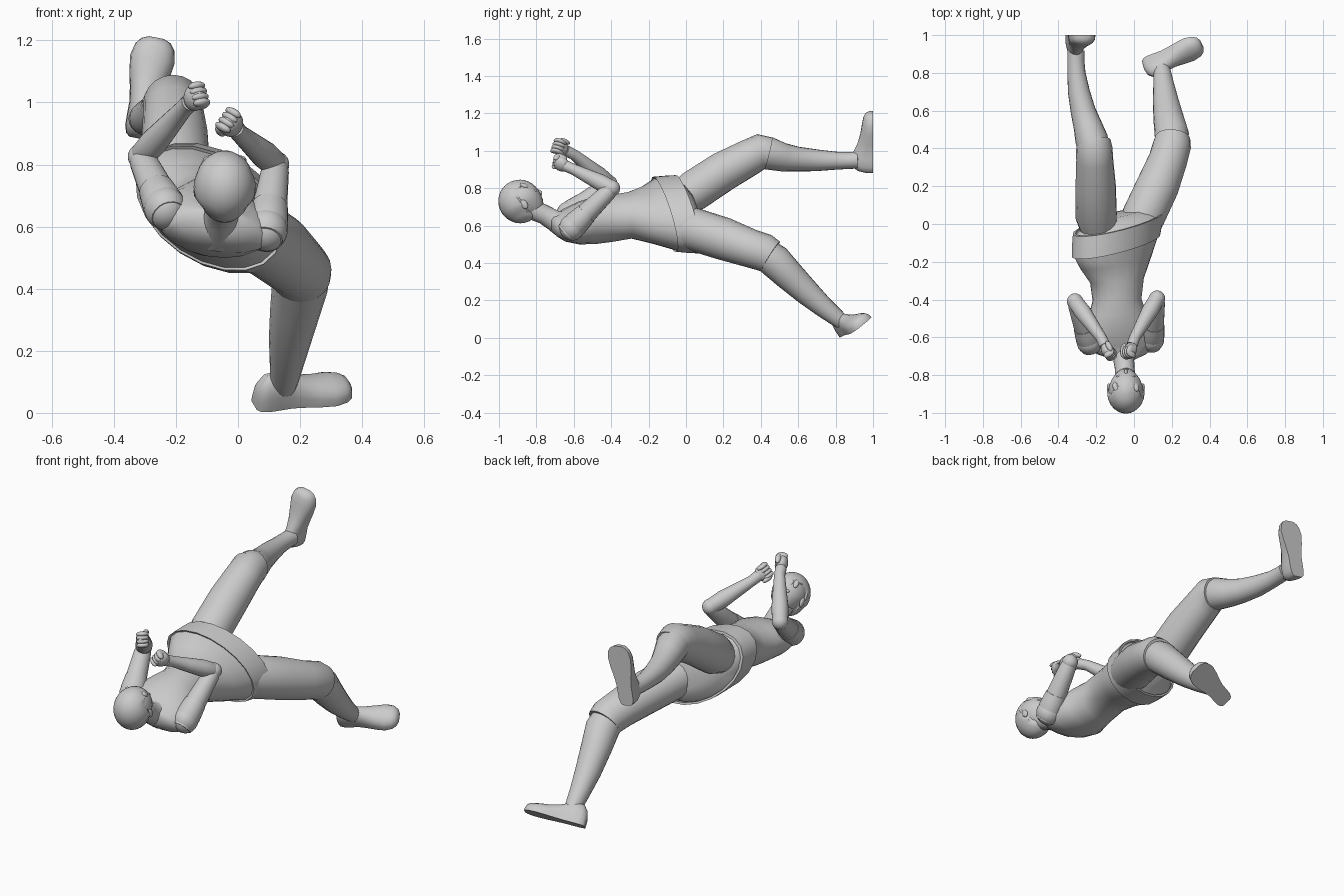
import bpy, bmesh, math
from mathutils import Vector as V, Matrix

if "Cube" in bpy.data.objects:
    bpy.data.objects.remove(bpy.data.objects["Cube"])

N = 20


def finish(name, bm):
    bmesh.ops.recalc_face_normals(bm, faces=bm.faces)
    me = bpy.data.meshes.new(name)
    bm.to_mesh(me)
    bm.free()
    ob = bpy.data.objects.new(name, me)
    bpy.context.collection.objects.link(ob)
    bpy.context.view_layer.objects.active = ob
    bpy.ops.object.select_all(action='DESELECT')
    ob.select_set(True)
    bpy.ops.object.shade_smooth_by_angle(angle=math.radians(42))
    return ob


def skin(name, rings, caps=True):
    bm = bmesh.new()
    rows = [[bm.verts.new(p) for p in r] for r in rings]
    n = len(rows[0])
    for r, s in zip(rows, rows[1:]):
        for i in range(n):
            bm.faces.new((r[i], r[(i + 1) % n], s[(i + 1) % n], s[i]))
    if caps:
        bm.faces.new(rows[0])
        bm.faces.new(rows[-1])
    return finish(name, bm)


def ring(c, u, v, f=lambda s: s):
    angs = [2 * math.pi * i / N for i in range(N)]
    return [V(c) + u * math.cos(t) + v * f(math.sin(t)) for t in angs]


def limb(name, secs):
    """Round tube through (x, y, z, radius) sections."""
    pts = [V(s[:3]) for s in secs]
    rings = []
    for i, s in enumerate(secs):
        t = (pts[min(i + 1, len(pts) - 1)] - pts[max(i - 1, 0)]).normalized()
        u = t.cross(V((0.3, 0.2, 1))).normalized()
        rings.append(ring(pts[i], u * s[3], u.cross(t) * s[3]))
    return skin(name, rings)


def rolled(secs):
    """Body rings: (x, y, z, half width, half depth, roll, skew)."""
    out = []
    for x, y, z, a, b, r, k in secs:
        c, s = math.cos(math.radians(r)), math.sin(math.radians(r))
        out.append(ring((x, y, z), V((c, k, -s)) * a, V((s, -k / 3, c)) * b))
    return out


def frame(x, y):
    x = V(x).normalized()
    y = V(y)
    y = (y - x * y.dot(x)).normalized()
    return Matrix((x, y, x.cross(y))).transposed()


def ball(name, c, size, rot=Matrix.Identity(3), shape=None):
    bm = bmesh.new()
    bmesh.ops.create_uvsphere(bm, u_segments=24, v_segments=16, radius=1)
    for v in bm.verts:
        p = V((v.co.x * size[0], v.co.y * size[1], v.co.z * size[2]))
        if shape:
            p = shape(p)
        v.co = V(c) + rot @ p
    return finish(name, bm)


# Torso and waist band, twisting from shoulders to tilted hips
skin("torso", rolled([
    (-.055, -.72, .62, .055, .045, 10, 0), (-.065, -.69, .605, .13, .06, 10, 0),
    (-.075, -.645, .605, .19, .085, 11, 0), (-.08, -.57, .615, .19, .112, 11, 0),
    (-.085, -.48, .628, .155, .125, 12, 0), (-.09, -.40, .638, .13, .125, 16, .05),
    (-.09, -.30, .655, .145, .122, 22, .1), (-.095, -.20, .655, .205, .135, 30, .2),
    (-.095, -.10, .66, .255, .165, 34, .27), (-.085, -.01, .66, .26, .169, 34, .27),
    (-.075, .03, .66, .22, .13, 34, .25), (-.07, .055, .66, .15, .085, 34, .2)]))
skin("waist_band", rolled([
    (-.095, -.11, .66, .25, .16, 34, .27), (-.095, -.115, .66, .26, .17, 34, .27),
    (-.088, -.05, .66, .266, .176, 34, .27), (-.08, .008, .66, .27, .179, 34, .27),
    (-.08, .008, .66, .255, .167, 34, .27)]), caps=False)

# Legs: shorts-like thighs overlapping the shins
limb("raised_thigh", [(-.185, -.05, .73, .09), (-.20, .04, .785, .11), (-.203, .2, .89, .107),
                      (-.208, .34, .965, .098), (-.21, .40, .995, .096), (-.213, .44, .985, .089)])
limb("raised_shin", [(-.212, .39, .99, .084), (-.225, .45, .985, .087), (-.245, .52, .965, .076),
                     (-.27, .60, .955, .066), (-.292, .70, .949, .058), (-.305, .80, .947, .048),
                     (-.308, .87, .948, .045), (-.306, .92, .95, .045)])
limb("lower_thigh", [(.01, -.06, .60, .10), (.05, .04, .58, .115), (.125, .2, .53, .114),
                     (.18, .34, .48, .103), (.202, .42, .455, .101), (.205, .452, .435, .094)])
limb("lower_shin", [(.2, .42, .45, .086), (.2, .475, .41, .091), (.185, .55, .335, .082),
                    (.168, .65, .24, .069), (.157, .74, .16, .055), (.15, .80, .112, .047),
                    (.145, .84, .08, .04)])


# Feet: flat soles, lofted heel to toe
def foot(name, heel, toe, up):
    d = (V(toe) - V(heel))
    m = frame(d, up)
    d.normalize()
    up, side = m.col[1], m.col[2]
    secs = [(0, .025, .05), (.01, .038, .085), (.035, .046, .115), (.075, .047, .12),
            (.115, .047, .103), (.16, .055, .082), (.21, .066, .068), (.26, .073, .06),
            (.30, .064, .052), (.32, .048, .042), (.33, .025, .025)]
    skin(name, [ring(V(heel) + d * t, side * w, up * h,
                     lambda s: max(s, 0) ** .75) for t, w, h in secs])


foot("raised_foot", (-.325, 1, .885), (-.262, 1, 1.21), (0, -1, 0))
foot("lower_foot", (.052, .845, .024), (.35, .952, .075), (-.3, -.7, .66))

# Neck and head, face turned towards the kick
limb("neck", [(-.06, -.63, .60, .085), (-.057, -.68, .615, .066), (-.055, -.71, .63, .056),
              (-.05, -.76, .66, .052), (-.045, -.83, .69, .055)])
face = frame((1, 0, 0), (0, .82, .57))
fc = V((-.043, -.878, .732))


def skull(p):
    if p.z < 0:
        k = min(1, -p.z / .11)
        p.x *= 1 - .35 * k
        p.y = p.y * (1 - .3 * k) + .035 * k
    return p


def on_face(x, y, z):
    return fc + face @ V((x, y, z))


def hair_shape(p):
    # pull the lower front part inside the skull to leave a hairline
    if p.y > .02 and p.z < .045:
        p = p * .82
    if p.z < -.04:
        p.x *= .88
    return p


ball("head", fc, (.092, .106, .117), face, skull)
ball("hair", on_face(0, -.011, .003), (.1, .114, .117), face, hair_shape)
for i in range(5):
    x = -.05 + .025 * i
    ball(f"fringe_lock_{i}", on_face(x, .076 - 7 * x * x, .056), (.02, .014, .028),
         face @ Matrix.Rotation(.4, 3, 'Y') @ Matrix.Rotation(.5, 3, 'X'))
ball("nose", on_face(0, .102, -.018), (.009, .014, .018), face)
ball("mouth", on_face(0, .089, -.055), (.021, .009, .006), face)
for s, n in ((-1, "left"), (1, "right")):
    ball(n + "_eye", on_face(s * .034, .091, .004), (.016, .008, .009), face)
    ball(n + "_ear", on_face(s * .09, .0, -.022), (.01, .018, .027), face)


# Arms with short sleeves, raised guard and closed fists
def arm(tag, shoulder, elbow, wrist, fist, finger_dir):
    S, E, W, F = map(V, (shoulder, elbow, wrist, fist))
    at = lambda a, b, t, r: (*a.lerp(b, t), r)
    ball(tag + "_shoulder", S, (.068, .068, .07))
    limb(tag + "_sleeve", [at(S, E, -.15, .056), at(S, E, .1, .067), at(S, E, .25, .062),
                           at(S, E, .36, .058), at(S, E, .36, .046)])
    limb(tag + "_upper_arm", [at(S, E, .1, .056), at(S, E, .4, .055), at(S, E, .65, .05),
                              at(S, E, .9, .045), at(S, E, 1.05, .033)])
    ball(tag + "_elbow", E, (.043, .043, .043))
    limb(tag + "_forearm", [at(E, W, -.08, .03), at(E, W, .05, .042), at(E, W, .3, .045),
                            at(E, W, .65, .037), at(E, W, 1, .029), at(W, F, .6, .03)])
    m = frame(F - W, finger_dir)
    ball(tag + "_palm", F, (.046, .032, .042), m)
    for i in range(4):
        z = -.03 + .0195 * i
        ball(f"{tag}_finger_{i}", F + m @ V((.012, .016, z)), (.033, .022, .0135), m)
        ball(f"{tag}_knuckle_{i}", F + m @ V((.03, .002, z)), (.018, .028, .0135), m)
    ball(tag + "_thumb", F + m @ V((-.004, .022, .038)), (.032, .015, .013), m)


arm("left", (-.235, -.625, .66), (-.312, -.41, .825), (-.175, -.60, .98),
    (-.14, -.672, 1.015), (1, .3, .2))
arm("right", (.092, -.61, .59), (.122, -.395, .80), (.005, -.60, .90),
    (-.02, -.668, .93), (-.8, .3, .5))
